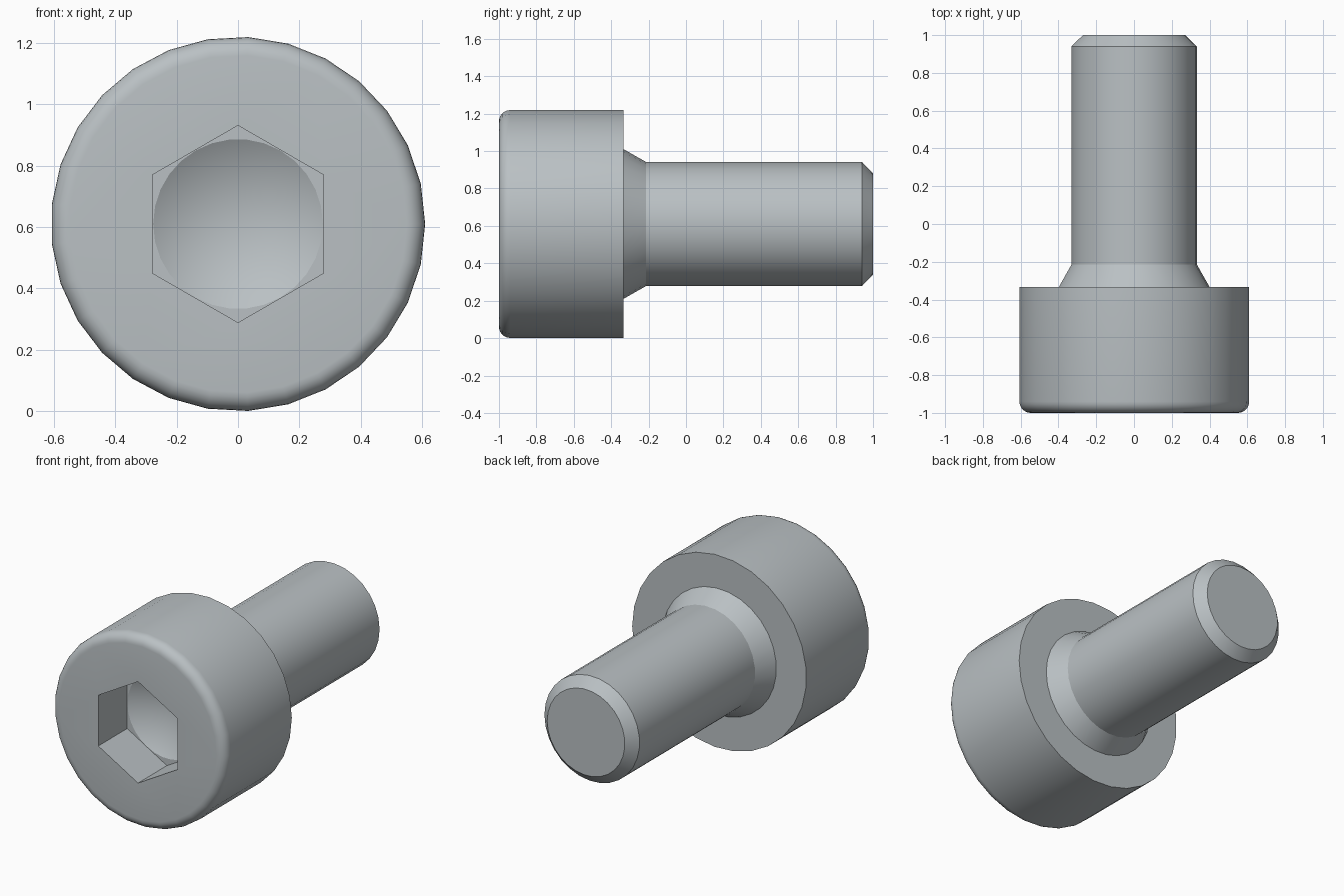
import bpy, bmesh, math

if "Cube" in bpy.data.objects:
    bpy.data.objects.remove(bpy.data.objects["Cube"])

SIDES = 29            # facets around the screw
CZ = 0.61             # height of the screw axis
HEAD_R, SHAFT_R = 0.61, 0.333
ROUND = 0.06

bm = bmesh.new()


def ring(y, r, n, start=0.0):
    """Circle of n vertices around the y axis."""
    return [bm.verts.new((r * math.cos(start + 2 * math.pi * i / n), y,
                          CZ + r * math.sin(start + 2 * math.pi * i / n)))
            for i in range(n)]


def bridge(a, b):
    n = len(a)
    for i in range(n):
        bm.faces.new((a[i], a[(i + 1) % n], b[(i + 1) % n], b[i]))


def fill_between(a, b):
    """Flat face between two loops with different vertex counts."""
    edges = []
    for loop in (a, b):
        for i in range(len(loop)):
            pair = (loop[i], loop[(i + 1) % len(loop)])
            edges.append(bm.edges.get(pair) or bm.edges.new(pair))
    bmesh.ops.triangle_fill(bm, edges=edges, use_beauty=True)


# Outer profile (y, radius): rounded head rim, head, neck cone, shaft, tip chamfer
profile = []
for k in range(7):
    a = math.pi / 2 * k / 6
    profile.append((-1 + ROUND * (1 - math.sin(a)),
                    HEAD_R - ROUND * (1 - math.cos(a))))
profile = profile[::-1]
profile.sort(key=lambda p: p[0])
profile += [(-0.333, HEAD_R), (-0.333, 0.4), (-0.215, SHAFT_R),
            (0.94, SHAFT_R), (1.0, 0.272)]
rings = [ring(y, r, SIDES) for y, r in profile]
for a, b in zip(rings, rings[1:]):
    bridge(a, b)
bm.faces.new(rings[-1])

# Hexagonal socket with a drilled cone at the bottom
hex_r, depth = 0.321, 0.289
mouth = ring(-1, hex_r, 6, math.pi / 2)
floor = ring(-1 + depth, hex_r, 6, math.pi / 2)
bridge(mouth, floor)
fill_between(rings[0], mouth)
drill = ring(-1 + depth, 0.2765, 30)
fill_between(floor, drill)
apex = bm.verts.new((0, -1 + depth + 0.16, CZ))
for i in range(30):
    bm.faces.new((drill[i], drill[(i + 1) % 30], apex))

bmesh.ops.recalc_face_normals(bm, faces=bm.faces[:])
mesh = bpy.data.meshes.new("socket_screw")
bm.to_mesh(mesh)
bm.free()

screw = bpy.data.objects.new("socket_screw", mesh)
bpy.context.collection.objects.link(screw)
steel = bpy.data.materials.new("steel_grey")
steel.diffuse_color = (0.49, 0.53, 0.55, 1)
steel.use_nodes = True
steel.node_tree.nodes["Principled BSDF"].inputs["Base Color"].default_value = steel.diffuse_color
mesh.materials.append(steel)

bpy.context.view_layer.objects.active = screw
screw.select_set(True)
bpy.ops.object.shade_smooth_by_angle(angle=math.radians(25))
